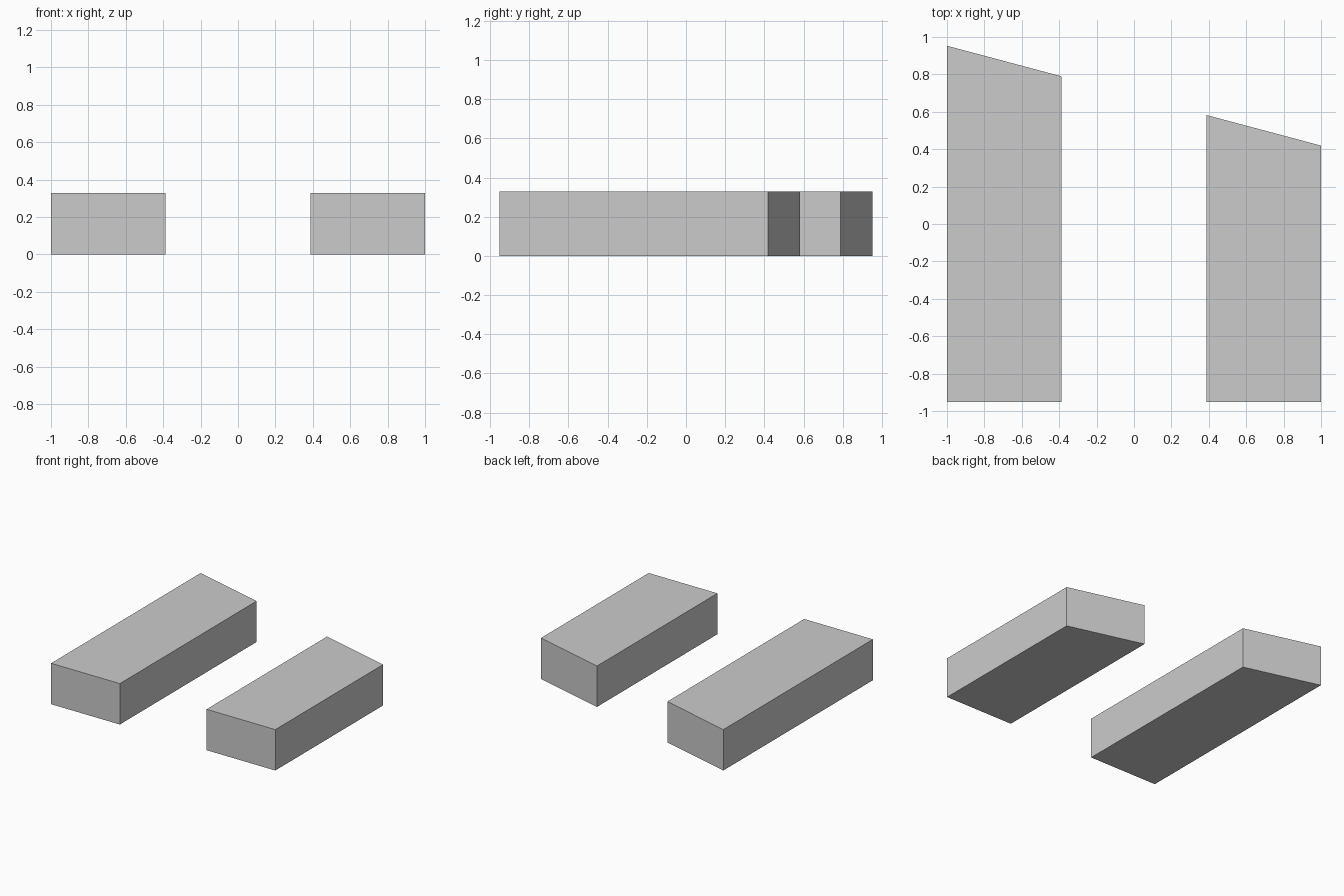
import bpy, bmesh

if "Cube" in bpy.data.objects:
    bpy.data.objects.remove(bpy.data.objects["Cube"])

HEIGHT = 0.33
FRONT_Y = -0.953


def back_y(x):
    # Both blocks end on one slanted line across the back
    return 0.953 - 0.267 * (x + 1)


def block(name, x0, x1):
    # Four-sided plan extruded straight up
    bm = bmesh.new()
    plan = [(x0, FRONT_Y), (x1, FRONT_Y), (x1, back_y(x1)), (x0, back_y(x0))]
    base = bm.faces.new([bm.verts.new((x, y, 0)) for x, y in plan])
    top = bmesh.ops.extrude_face_region(bm, geom=[base], use_keep_orig=True)
    verts = [g for g in top["geom"] if isinstance(g, bmesh.types.BMVert)]
    bmesh.ops.translate(bm, verts=verts, vec=(0, 0, HEIGHT))
    bmesh.ops.recalc_face_normals(bm, faces=bm.faces)
    mesh = bpy.data.meshes.new(name)
    bm.to_mesh(mesh)
    bm.free()
    bpy.context.collection.objects.link(bpy.data.objects.new(name, mesh))


block("long_left_block", -1.0, -0.387)
block("short_right_block", 0.387, 1.0)
